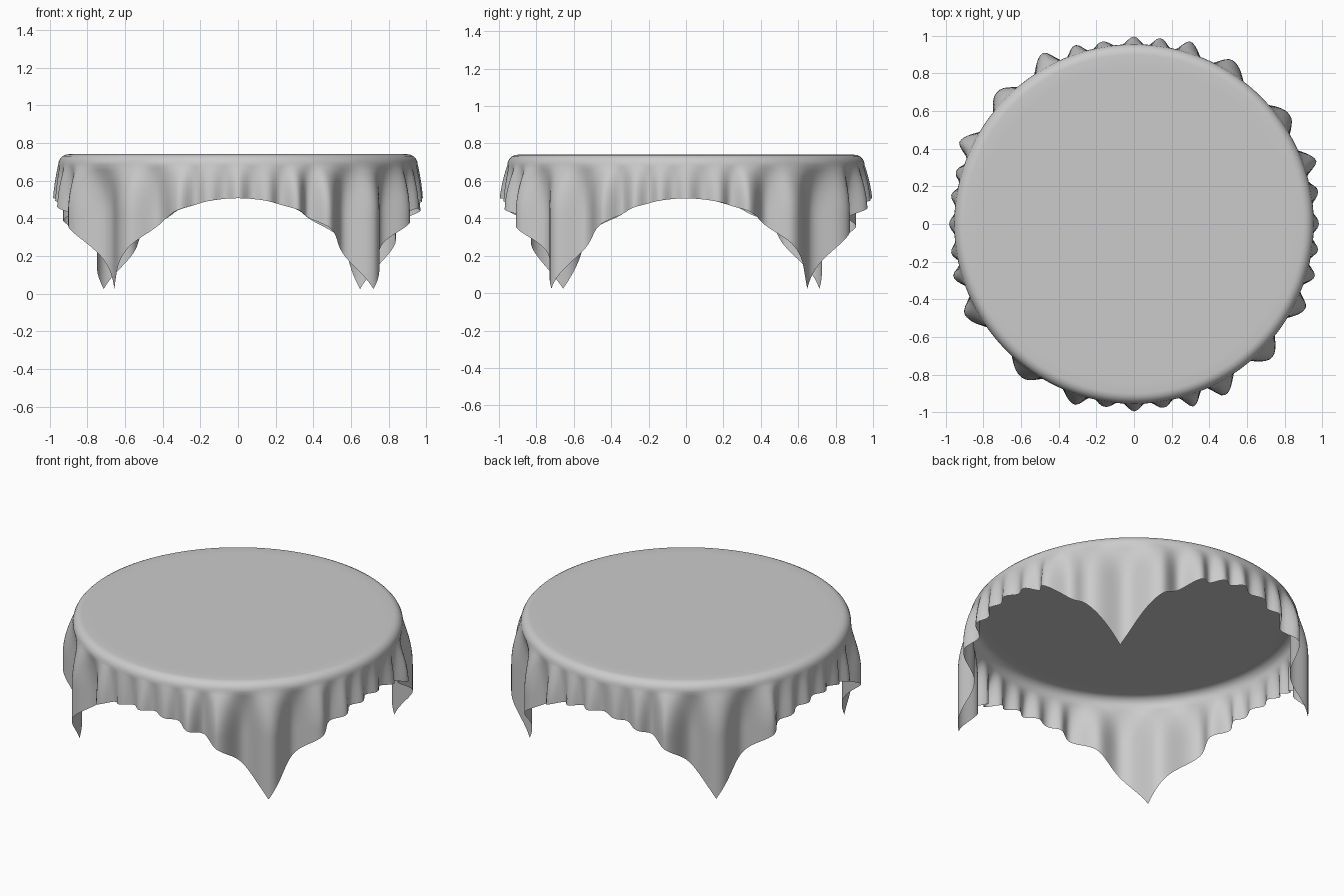
import bpy
import bmesh
from math import sin, cos, pi, radians, degrees

if "Cube" in bpy.data.objects:
    bpy.data.objects.remove(bpy.data.objects["Cube"], do_unlink=True)

SEGMENTS = 360
TABLE_RADIUS = 0.9      # flat part of the top
BEND = 0.055            # rounding over the rim
TOP_Z = 0.74
HALF_SIDE = 1.165       # half the width of the square cloth
SKIRT_ROWS = 18

# Fold crests around the rim: angle in degrees, radius at the hem
CRESTS = [(0, .985), (10, .995), (19, 1.025), (35, 1.01), (59, 1.015),
          (73, 1.015), (82, 1), (90, 1), (100, .985), (108, 1),
          (118, 1.03), (136, 1.01), (155, 1.025), (164, .985), (171, .985),
          (180, .985), (189, .985), (196, 1), (208, 1.02), (234, 1.01),
          (252, 1.01), (261, .985), (270, 1), (279, .99), (288, 1.02),
          (298, 1.03), (316, 1.02), (334, 1.015), (344, 1), (352, .99)]


def fold_radius(angle):
    """Hem radius at an angle: crests joined by rounded valleys."""
    deg = degrees(angle) % 360
    closed = CRESTS + [(360, CRESTS[0][1])]
    for (a, ra), (b, rb) in zip(closed, closed[1:]):
        if a <= deg <= b:
            u = (deg - a) / (b - a)
            crest = ra + (rb - ra) * u
            valley = .948 - .0025 * max(0, b - a - 9)
            return valley + (crest - valley) * (.5 + .5 * cos(2 * pi * u))
    return TABLE_RADIUS + BEND


def cloth_column(angle):
    """Points from the top outwards, over the rim and down to the hem."""
    c, s = cos(angle), sin(angle)
    profile = [(TABLE_RADIUS * k, TOP_Z) for k in (.35, .7, .93, 1)]
    for i in range(1, 6):
        a = i * pi / 10
        profile.append((TABLE_RADIUS + BEND * sin(a), TOP_Z - BEND * (1 - cos(a))))
    reach = HALF_SIDE / max(abs(c), abs(s))
    drop = reach - TABLE_RADIUS - BEND * pi / 2
    rim, hem = TABLE_RADIUS + BEND, fold_radius(angle)
    for i in range(1, SKIRT_ROWS + 1):
        depth = drop * i / SKIRT_ROWS
        t = min(1, depth / .26)
        swell = t * (2 - t)
        profile.append((rim + (hem - rim) * swell, TOP_Z - BEND - depth))
    return [(r * c, r * s, z) for r, z in profile]


# Cloth colour
fabric = bpy.data.materials.new("grey_fabric")
fabric.use_nodes = True
colour = (0.6, 0.6, 0.6, 1)
fabric.diffuse_color = colour
fabric.node_tree.nodes["Principled BSDF"].inputs["Base Color"].default_value = colour

# Draped square cloth as one sheet
bm = bmesh.new()
centre = bm.verts.new((0, 0, TOP_Z))
columns = [[bm.verts.new(p) for p in cloth_column(radians(360 * i / SEGMENTS))]
           for i in range(SEGMENTS)]
for i, here in enumerate(columns):
    following = columns[(i + 1) % SEGMENTS]
    bm.faces.new((centre, here[0], following[0]))
    for j in range(len(here) - 1):
        bm.faces.new((here[j], here[j + 1], following[j + 1], following[j]))

mesh = bpy.data.meshes.new("tablecloth")
bm.to_mesh(mesh)
bm.free()
mesh.materials.append(fabric)
tablecloth = bpy.data.objects.new("tablecloth", mesh)
bpy.context.collection.objects.link(tablecloth)

# Soft shading all over
for face in mesh.polygons:
    face.use_smooth = True
